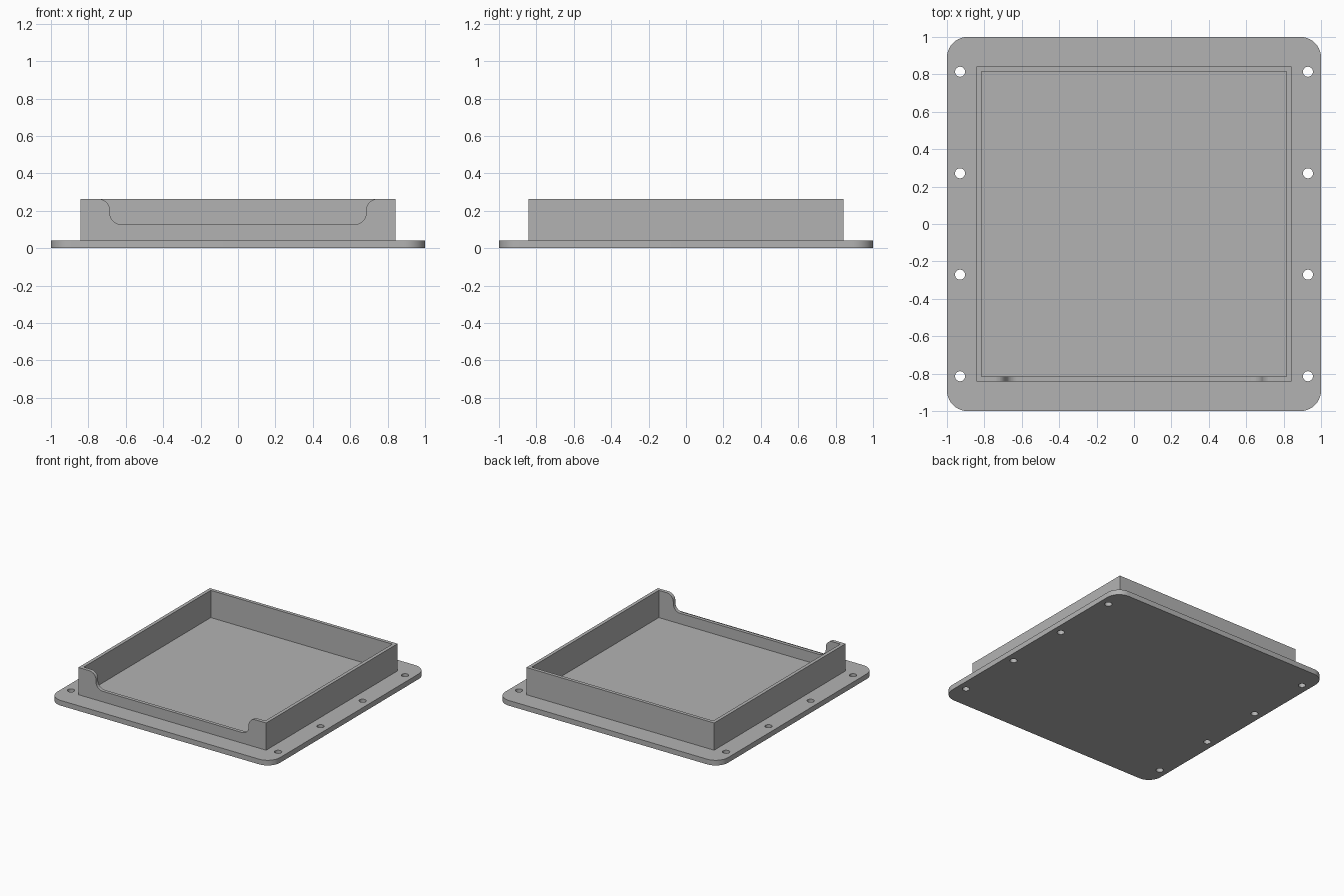
import bpy
import bmesh
from math import cos, sin, pi, radians
from mathutils import Matrix

PLATE_TOP, RIM_TOP, NOTCH_FLOOR = 0.042, 0.263, 0.128
OUTER, INNER = 0.843, 0.815

cube = bpy.data.objects.get("Cube")
if cube:
    bpy.data.objects.remove(cube, do_unlink=True)

grey = bpy.data.materials.new("plain grey")
grey.use_nodes = True
colour = (0.45, 0.45, 0.45, 1)
grey.diffuse_color = colour
grey.node_tree.nodes["Principled BSDF"].inputs["Base Color"].default_value = colour


def arc(cx, cy, r, start, end, steps=10):
    """Points along a circular arc, angles in degrees."""
    angles = [radians(start + (end - start) * i / steps) for i in range(steps + 1)]
    return [(cx + r * cos(a), cy + r * sin(a)) for a in angles]


def prism(bm, outline, low, high, upright=False):
    """Extrude an outline along z, or along y when upright."""
    if upright:
        verts = [bm.verts.new((x, low, z)) for x, z in outline]
        step = (0, high - low, 0)
    else:
        verts = [bm.verts.new((x, y, low)) for x, y in outline]
        step = (0, 0, high - low)
    face = bm.faces.new(verts)
    top = bmesh.ops.extrude_face_region(bm, geom=[face])["geom"]
    bmesh.ops.translate(bm, vec=step, verts=[v for v in top if isinstance(v, bmesh.types.BMVert)])
    bmesh.ops.recalc_face_normals(bm, faces=bm.faces)


def make_object(name, bm):
    mesh = bpy.data.meshes.new(name)
    bm.to_mesh(mesh)
    bm.free()
    obj = bpy.data.objects.new(name, mesh)
    bpy.context.collection.objects.link(obj)
    mesh.materials.append(grey)
    return obj


def finish(obj, cutter):
    """Cut the part, drop the cutter and smooth its rounded faces."""
    cut = obj.modifiers.new("cut", 'BOOLEAN')
    cut.object, cut.solver = cutter, 'EXACT'
    bpy.ops.object.select_all(action='DESELECT')
    bpy.context.view_layer.objects.active = obj
    obj.select_set(True)
    bpy.ops.object.modifier_apply(modifier=cut.name)
    bpy.data.objects.remove(cutter, do_unlink=True)
    bpy.ops.object.shade_smooth_by_angle(angle=radians(30))


# Base plate with rounded corners
r = 0.11
c = 1 - r
outline = arc(c, c, r, 0, 90) + arc(-c, c, r, 90, 180) + arc(-c, -c, r, 180, 270) + arc(c, -c, r, 270, 360)
bm = bmesh.new()
prism(bm, outline, 0, PLATE_TOP)
plate = make_object("base_plate", bm)

# Screw holes, four along each side
bm = bmesh.new()
for x in (-0.93, 0.93):
    for y in (-0.814, -0.271, 0.271, 0.814):
        bmesh.ops.create_cone(bm, cap_ends=True, segments=32, radius1=0.027, radius2=0.027,
                              depth=0.2, matrix=Matrix.Translation((x, y, 0.02)))
finish(plate, make_object("screw_hole_cutter", bm))

# Front wall with a rounded access notch, drawn from the right half
r = 0.06
x = 0.685
half = [(OUTER, PLATE_TOP), (OUTER, RIM_TOP)]
half += arc(x + r, RIM_TOP - r, r, 90, 180) + arc(x - r, NOTCH_FLOOR + r, r, 0, -90)
bm = bmesh.new()
prism(bm, half + [(-px, pz) for px, pz in reversed(half)], -OUTER, OUTER, upright=True)
wall = make_object("notched_wall_frame", bm)
bpy.data.objects.remove(wall, do_unlink=True)

# Square wall frame, cut by its cavity and the notch
square = [(-1, -1), (1, -1), (1, 1), (-1, 1)]
bm = bmesh.new()
prism(bm, [(a * OUTER, b * OUTER) for a, b in square], PLATE_TOP, RIM_TOP)
frame = make_object("wall_frame", bm)
bm = bmesh.new()
prism(bm, [(a * INNER, b * INNER) for a, b in square], 0, 0.4)
finish(frame, make_object("cavity_cutter", bm))

side = [(x + r, 0.4)] + half[2:]
bm = bmesh.new()
prism(bm, side + [(-px, pz) for px, pz in reversed(side)], -0.9, -0.75, upright=True)
finish(frame, make_object("notch_cutter", bm))
